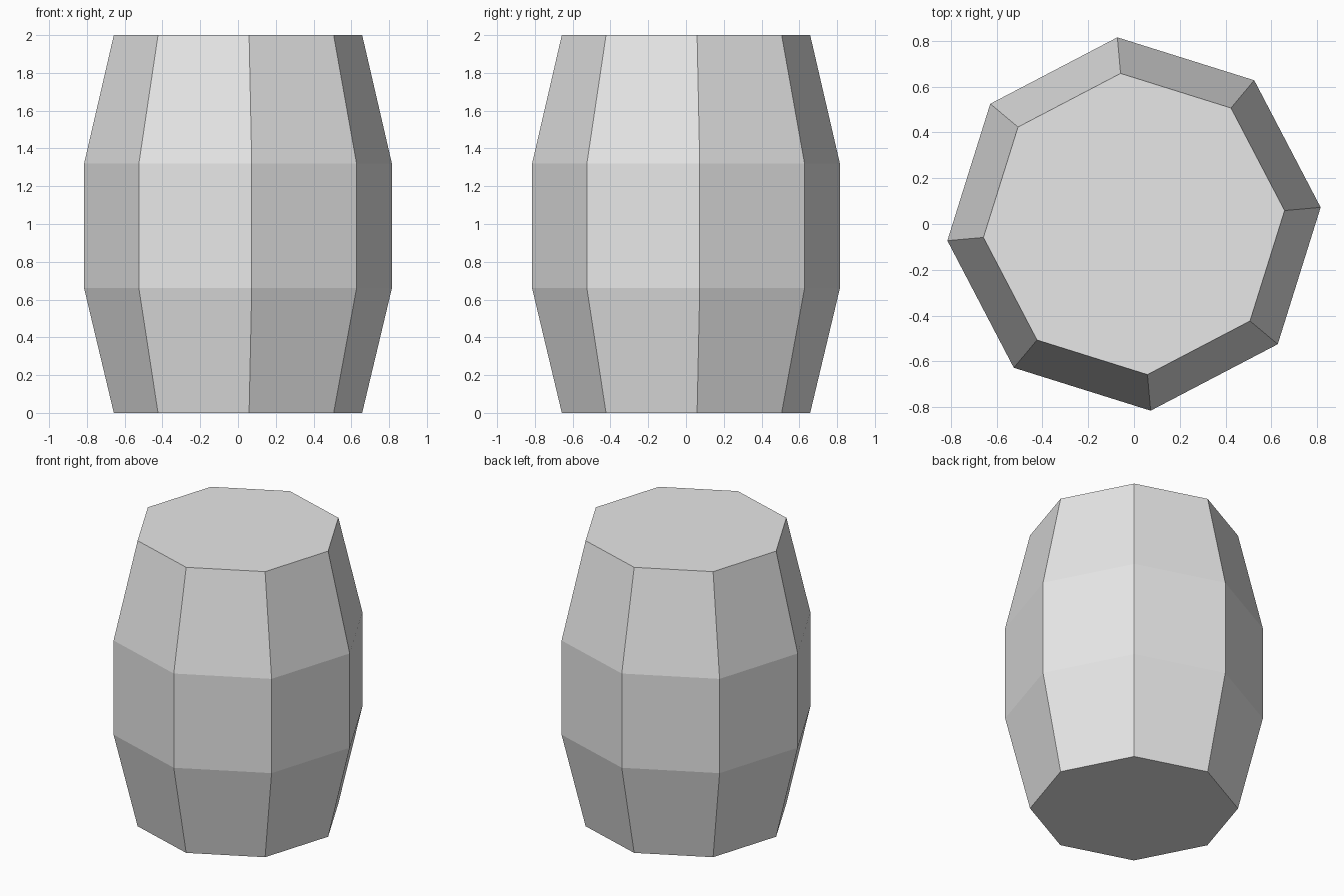
import bpy, bmesh
from math import sin, cos, radians

if "Cube" in bpy.data.objects:
    bpy.data.objects.remove(bpy.data.objects["Cube"])

SIDES = 8
TURN = radians(5.1)
PROFILE = [(0.66, 0.0), (0.818, 0.66), (0.818, 1.32), (0.66, 2.0)]  # radius, height

# Plain grey material
grey = bpy.data.materials.new("light grey")
grey.use_nodes = True
colour = (0.8, 0.8, 0.8, 1)
grey.diffuse_color = colour
grey.node_tree.nodes["Principled BSDF"].inputs["Base Color"].default_value = colour

# Barrel body: stacked octagonal rings joined by flat staves
bm = bmesh.new()
rings = []
for radius, height in PROFILE:
    angles = [TURN + radians(360 * i / SIDES) for i in range(SIDES)]
    rings.append([bm.verts.new((radius * cos(a), radius * sin(a), height)) for a in angles])
for low, high in zip(rings, rings[1:]):
    for i in range(SIDES):
        j = (i + 1) % SIDES
        bm.faces.new((low[i], low[j], high[j], high[i]))

# Flat lid and base
bm.faces.new(rings[-1])
bm.faces.new(rings[0][::-1])

mesh = bpy.data.meshes.new("barrel")
bm.to_mesh(mesh)
bm.free()
mesh.materials.append(grey)
barrel = bpy.data.objects.new("barrel", mesh)
bpy.context.collection.objects.link(barrel)
